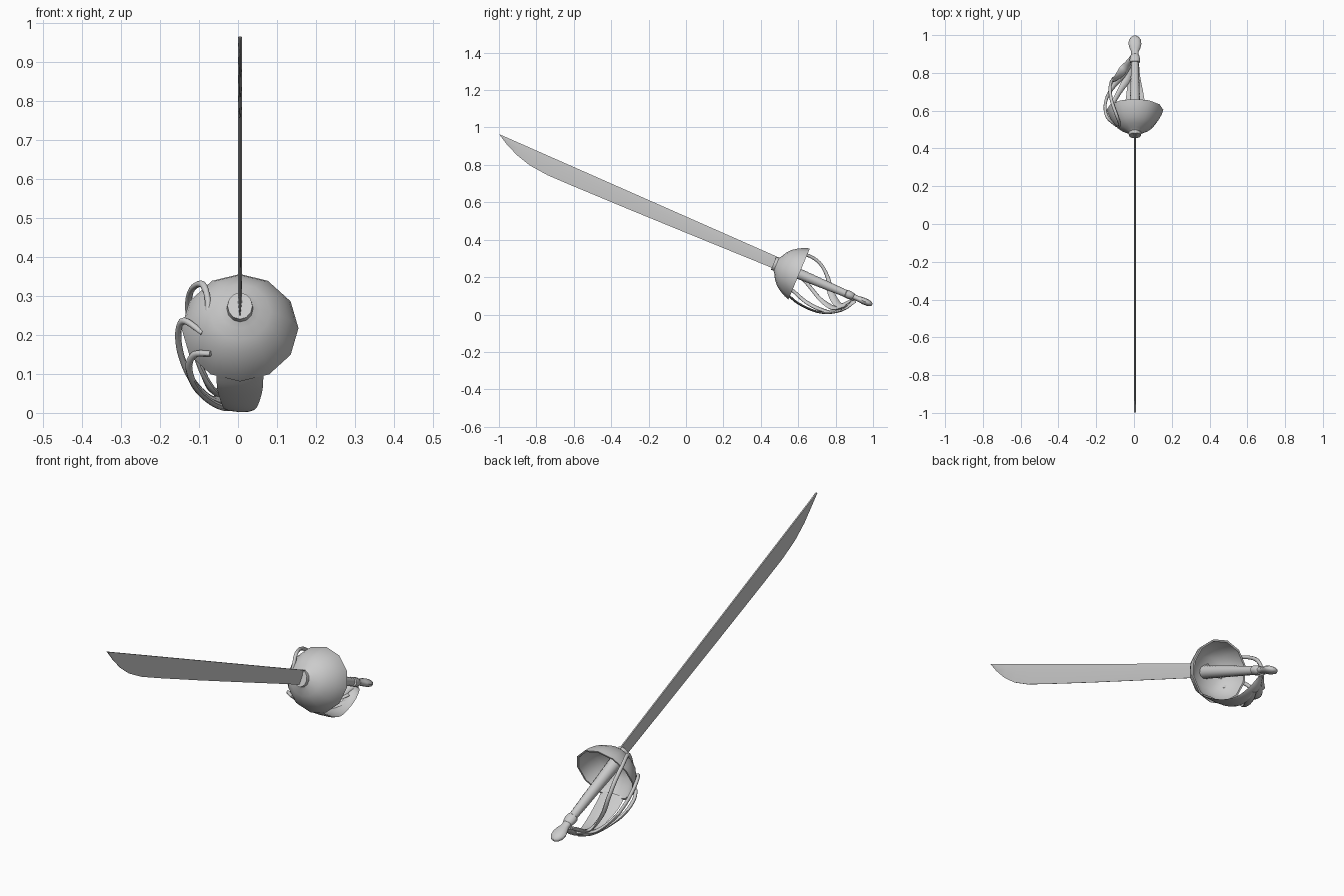
import bpy, bmesh, math
from mathutils import Vector

if "Cube" in bpy.data.objects:
    bpy.data.objects.remove(bpy.data.objects["Cube"])

# Hilt frame: origin at the cup rim, D runs towards the pommel, N is up across the hilt
C = Vector((0.005, 0.605, 0.217))
X = Vector((1, 0, 0))
D = Vector((0, 0.922, -0.387)).normalized()
N = Vector((0, 0.387, 0.922)).normalized()


def finish(name, bm, angle=45):
    bmesh.ops.recalc_face_normals(bm, faces=bm.faces)
    me = bpy.data.meshes.new(name)
    bm.to_mesh(me)
    bm.free()
    ob = bpy.data.objects.new(name, me)
    bpy.context.collection.objects.link(ob)
    bpy.ops.object.select_all(action='DESELECT')
    ob.select_set(True)
    bpy.context.view_layer.objects.active = ob
    bpy.ops.object.shade_smooth_by_angle(angle=math.radians(angle))
    return ob


def skin(name, rings, closed=False, angle=45):
    bm = bmesh.new()
    loops = [[bm.verts.new(p) for p in r] for r in rings]
    pairs = list(zip(loops, loops[1:]))
    if closed:
        pairs.append((loops[-1], loops[0]))
    else:
        bm.faces.new(loops[0])
        bm.faces.new(loops[-1])
    for a, b in pairs:
        n = len(a)
        for i in range(n):
            j = (i + 1) % n
            bm.faces.new((a[i], a[j], b[j], b[i]))
    return finish(name, bm, angle)


def lathe(name, profile, sides, closed=False):
    # profile rows: distance along hilt, half width in x, half height
    rings = []
    for s, rx, rv in profile:
        rings.append([C + D * s + X * rx * math.sin(t) + N * rv * math.cos(t)
                      for t in (2 * math.pi * i / sides for i in range(sides))])
    return skin(name, rings, closed)


def spline(rows, steps=5):
    # Catmull-Rom interpolation through rows of numbers
    pts = [Vector(r) for r in rows]
    pts = [pts[0] * 2 - pts[1]] + pts + [pts[-1] * 2 - pts[-2]]
    out = []
    for a, b, c, d in zip(pts, pts[1:], pts[2:], pts[3:]):
        for k in range(steps):
            t = k / steps
            out.append(0.5 * (2 * b + (c - a) * t + (2 * a - 5 * b + 4 * c - d) * t ** 2
                              + (3 * b - a - 3 * c + d) * t ** 3))
    return out + [pts[-2]]


def sweep(name, path, thick, sides=8):
    # path rows: x, y, z, half width; thickness faces away from the grip
    rows = spline(path)
    rings = []
    for i, r in enumerate(rows):
        p = Vector(r[:3])
        tan = (Vector(rows[min(i + 1, len(rows) - 1)][:3]) - Vector(rows[max(i - 1, 0)][:3])).normalized()
        out = p - C
        out = out - D * out.dot(D)
        side = tan.cross(out).normalized()
        out = side.cross(tan)
        rings.append([p + side * r[3] * math.cos(t) + out * thick * math.sin(t)
                      for t in (2 * math.pi * k / sides for k in range(sides))])
    return skin(name, rings, angle=60)


# Blade: straight back, curved belly near the point
rings = []
for ty, by, bz in [(-0.998, -0.997, 0.961), (-0.95, -0.96, 0.912), (-0.88, -0.905, 0.853),
                   (-0.80, -0.835, 0.797), (-0.70, -0.74, 0.745), (-0.56, -0.60, 0.685),
                   (-0.27, -0.30, 0.56), (0.03, 0.0, 0.437), (0.53, 0.50, 0.233)]:
    top = Vector((0.005, ty, 0.965 - 0.441 * (ty + 1)))
    low = Vector((0.005, by, bz))
    mid = top.lerp(low, 0.4)
    rings.append([top - X * .003, mid - X * .005, low - X * .001,
                  low + X * .001, mid + X * .005, top + X * .003])
skin("blade", rings, angle=30)

# Bell-shaped cup guard: outer wall and inner wall
outer = [(-.148, .032, .037), (-.132, .034, .038), (-.122, .050, .052), (-.108, .078, .078),
         (-.085, .105, .104), (-.055, .127, .125), (-.025, .143, .140), (0, .150, .148)]
inner = [(0, .141, .139), (-.025, .135, .132), (-.055, .119, .117), (-.083, .097, .096),
         (-.100, .070, .070), (-.110, .02, .02)]
lathe("cup_guard", outer + inner, 12)

# Wrapped grip with fine ridges, tapering to the pommel
grip = []
for i in range(41):
    f = i / 40
    r = 0.031 - 0.012 * f + (0.0012 if i % 2 else 0)
    grip.append((-.11 + .385 * f, r, r))
lathe("grip", grip, 12)

# Ring and flattened pommel
lathe("grip_collar", [(.268, .019, .018), (.272, .027, .022), (.29, .028, .022),
                      (.312, .023, .019), (.316, .018, .015)], 12)
lathe("pommel", [(.31, .020, .016), (.335, .020, .014), (.352, .028, .016), (.376, .034, .018),
                 (.40, .032, .017), (.417, .021, .012), (.424, .008, .005)], 12)

# Knuckle bow: broad strap narrowing to the pommel
sweep("knuckle_bow", [(.005, .545, .105, .06), (.005, .60, .06, .058), (.005, .69, .018, .045),
                      (0, .77, .009, .034), (0, .85, .03, .026), (0, .893, .072, .02),
                      (.002, .885, .09, .016)], .006)

# Side branches hooked onto the cup, merging into the bow
branches = {
    "upper_branch": [(-.075, .515, .248, .006), (-.078, .535, .295, .009), (-.092, .575, .33, .009),
                     (-.118, .65, .317, .009), (-.127, .715, .275, .01), (-.118, .757, .20, .011),
                     (-.095, .775, .115, .018), (-.055, .82, .05, .024), (-.01, .885, .075, .012)],
    "middle_branch": [(-.09, .518, .205, .006), (-.138, .56, .236, .009), (-.153, .61, .205, .009),
                      (-.145, .665, .145, .01), (-.115, .72, .08, .013), (-.065, .79, .035, .022),
                      (-.015, .86, .045, .014)],
    "lower_branch": [(-.07, .512, .152, .006), (-.11, .54, .150, .009), (-.126, .58, .12, .01),
                     (-.112, .635, .072, .012), (-.078, .70, .035, .015), (-.035, .77, .013, .02),
                     (-.008, .83, .022, .014)],
}
for name, path in branches.items():
    sweep(name, path, .008)
